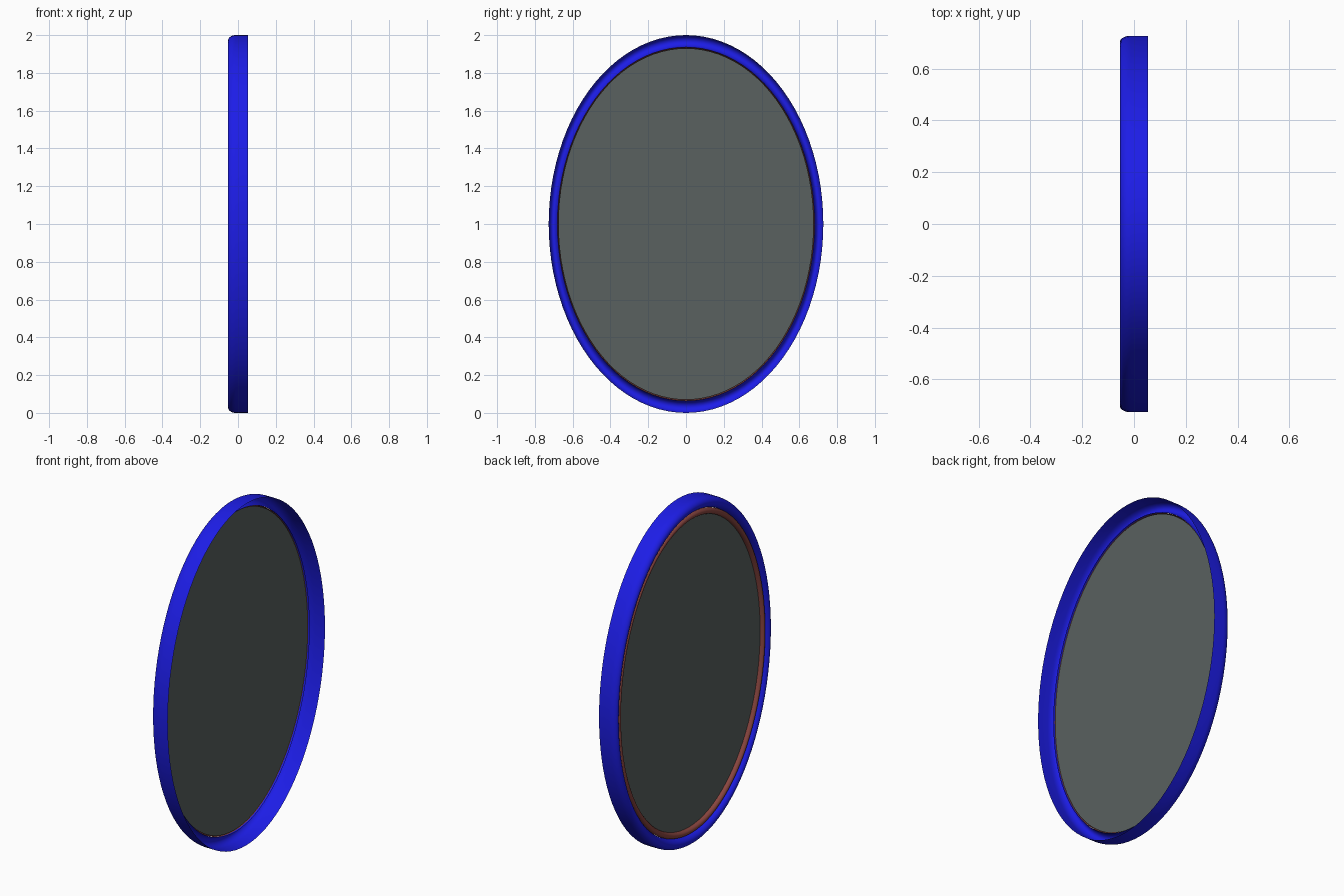
import bpy, bmesh
from math import cos, sin, pi

if "Cube" in bpy.data.objects:
    bpy.data.objects.remove(bpy.data.objects["Cube"])

SEGS = 96
Y_RATIO = 0.727   # oval: depth is a fraction of the height


def material(name, rgb):
    m = bpy.data.materials.new(name)
    m.diffuse_color = (*rgb, 1)
    m.use_nodes = True
    m.node_tree.nodes["Principled BSDF"].inputs["Base Color"].default_value = m.diffuse_color
    return m


def arc(r, x, rad_r, rad_x, a0, a1, n=8):
    """Points (radius, x) along an elliptical arc; 0 = outward, pi/2 = towards -x."""
    return [(r + rad_r * cos(a0 + (a1 - a0) * i / n),
             x - rad_x * sin(a0 + (a1 - a0) * i / n)) for i in range(n + 1)]


def oval_lathe(name, profile, mat, fill=False):
    """Sweep a (radius, x) profile around the x axis into an oval."""
    bm = bmesh.new()
    rings = []
    for r, x in profile:
        rings.append([bm.verts.new((x, Y_RATIO * r * cos(2 * pi * i / SEGS),
                                    1 + r * sin(2 * pi * i / SEGS)))
                      for i in range(SEGS)])
    for a, b in zip(rings, rings[1:]):
        for i in range(SEGS):
            j = (i + 1) % SEGS
            bm.faces.new((a[i], a[j], b[j], b[i]))
    if fill:
        bm.faces.new(rings[0])
    bmesh.ops.recalc_face_normals(bm, faces=bm.faces)
    me = bpy.data.meshes.new(name)
    bm.to_mesh(me)
    bm.free()
    ob = bpy.data.objects.new(name, me)
    bpy.context.collection.objects.link(ob)
    me.materials.append(mat)
    bpy.context.view_layer.objects.active = ob
    ob.select_set(True)
    bpy.ops.object.shade_smooth_by_angle()
    ob.select_set(False)
    return ob


blue = material("blue", (0.012, 0.012, 0.8))
brown = material("brown", (0.25, 0.06, 0.05))
glass = material("dark_glass", (0.1, 0.12, 0.115))

# outer frame: rolled channel, open towards +x
frame = [(1.0, 0.054), (1.0, 0.02)] + arc(0.968, -0.012, 0.032, 0.042, 0, pi, 14)
oval_lathe("frame", frame, blue)

# inner bead on the -x side, holding the pane
oval_lathe("inner_bead", arc(0.918, -0.022, 0.018, 0.022, 0, pi, 10), brown)

# flat pane
oval_lathe("pane", [(0.93, -0.022)], glass, fill=True)
